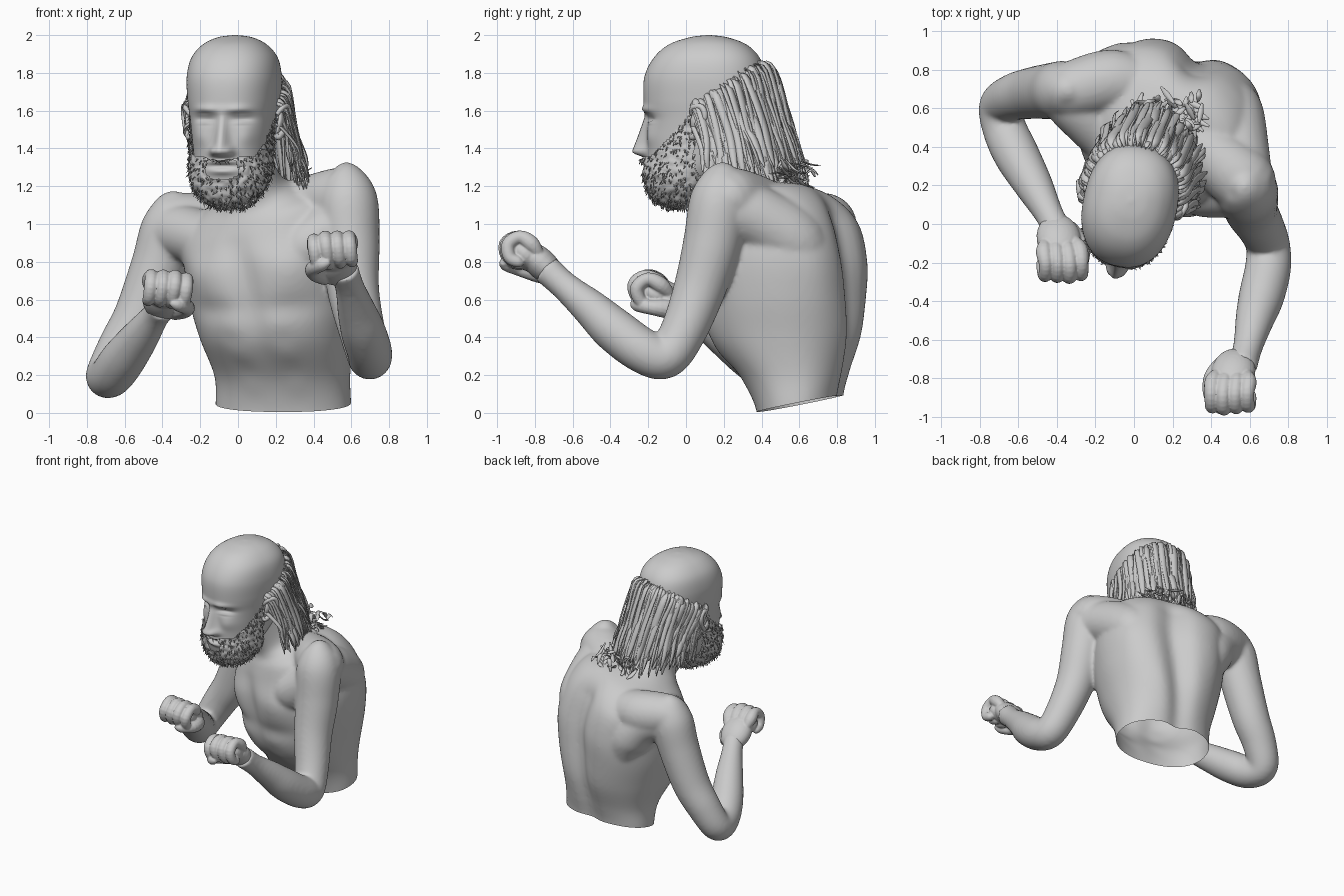
import bpy, bmesh, random
from math import sin, cos, pi, exp, radians
from mathutils import Vector, Matrix, noise

if "Cube" in bpy.data.objects:
    bpy.data.objects.remove(bpy.data.objects["Cube"])

random.seed(4)
HEAD = Matrix.Translation((-0.02, 0.1, 0)) @ Matrix.Rotation(radians(-12), 4, 'Z')


def g(d, s):
    return exp(-(d / s) ** 2)


def clamp(t):
    return max(0.0, min(1.0, t))


def power(c, e):
    return (1 if c >= 0 else -1) * abs(c) ** e


def spline(keys, sub):
    """Catmull-Rom through tuples of any length."""
    out, n = [], len(keys)
    for i in range(n - 1):
        p = [keys[max(0, min(n - 1, i + k))] for k in (-1, 0, 1, 2)]
        for j in range(sub):
            t = j / sub
            out.append([0.5 * (2 * b + (c - a) * t + (2 * a - 5 * b + 4 * c - d) * t * t
                               + (3 * b - a - 3 * c + d) * t ** 3) for a, b, c, d in zip(*p)])
    return out + [list(keys[-1])]


def loft(bm, rows):
    rings = [[bm.verts.new(p) for p in r] for r in rows]
    n = len(rings[0])
    for a, b in zip(rings, rings[1:]):
        for i in range(n):
            bm.faces.new((a[i], a[(i + 1) % n], b[(i + 1) % n], b[i]))
    bm.faces.new(rings[0][::-1])
    bm.faces.new(rings[-1])


def sweep(bm, keys, ref, seg=24, sub=6, flat=1.0):
    """Tube through (x, y, z, radius) keys; flat scales the radius along ref."""
    path = spline(keys, sub)
    pts, rows = [Vector(p[:3]) for p in path], []
    for i, p in enumerate(pts):
        t = (pts[min(i + 1, len(pts) - 1)] - pts[max(i - 1, 0)]).normalized()
        a = Vector(ref)
        a = (a - t * a.dot(t)).normalized()
        b = t.cross(a)
        r = max(path[i][3], 0.001)
        rows.append([p + a * (r * flat * cos(2 * pi * k / seg)) + b * (r * sin(2 * pi * k / seg))
                     for k in range(seg)])
    loft(bm, rows)


def finish(name, bm, matrix=None, smooth=True):
    bmesh.ops.recalc_face_normals(bm, faces=bm.faces[:])
    me = bpy.data.meshes.new(name)
    bm.to_mesh(me)
    bm.free()
    me.polygons.foreach_set("use_smooth", [smooth] * len(me.polygons))
    ob = bpy.data.objects.new(name, me)
    bpy.context.collection.objects.link(ob)
    if matrix is not None:
        ob.matrix_world = matrix
    return ob


def fuse(ob, voxel, steps):
    """Melt overlapping volumes into one smooth skin."""
    ob.modifiers.new("fuse", 'REMESH').voxel_size = voxel
    sm = ob.modifiers.new("soften", 'SMOOTH')
    sm.factor, sm.iterations = .5, steps
    me = bpy.data.meshes.new_from_object(ob.evaluated_get(bpy.context.evaluated_depsgraph_get()))
    ob.modifiers.clear()
    ob.data = me
    me.polygons.foreach_set("use_smooth", [True] * len(me.polygons))


# Torso and neck: twisted, tilted rings (z, cx, cy, half width, half depth, turn, side tilt, front tilt)
rings = [(-.06, .24, .605, .36, .22, -8, 0, .2), (.05, .24, .605, .36, .225, -8, 0, .2),
         (.2, .235, .585, .36, .28, -10, 0, .1),
         (.4, .21, .53, .405, .39, -16, .02, .05), (.6, .2, .51, .45, .42, -20, .04, .05),
         (.8, .19, .5, .47, .42, -24, .08, .08), (.98, .15, .49, .46, .375, -27, .13, .2),
         (1.09, .13, .44, .39, .3, -27, .15, .3), (1.15, .1, .36, .24, .2, -24, .12, .35),
         (1.22, .07, .29, .16, .16, -20, .05, .3), (1.42, 0, .17, .15, .15, -15, 0, 0)]
rows = []
for z, cx, cy, a, b, rot, tu, tv in spline(rings, 7):
    row, ca, sa = [], cos(radians(rot)), sin(radians(rot))
    body = clamp((1.12 - z) / .15)
    for k in range(80):
        th = 2 * pi * k / 80 - pi
        back, front = abs(th - pi / 2), abs(th + pi / 2)
        back, front = min(back, 2 * pi - back), min(front, 2 * pi - front)
        m = 1 + body * (-.17 * g(back, .2) + .05 * g(back - .65, .35) * g(z - .78, .3)
                        - .06 * g(front, .14) * g(z - .65, .4)
                        + .06 * g(front - .5, .35) * g(z - .78, .14)
                        - .03 * g(front - .45, .4) * g(z - .57, .06)
                        + .012 * g(front - .3, .15) * cos(z * 38) * g(z - .3, .2))
        u, v = a * m * power(cos(th), .9), b * m * power(sin(th), .9)
        row.append((cx + u * ca - v * sa, cy + u * sa + v * ca, z + tu * u + tv * v))
    rows.append(row)
body = bmesh.new()
loft(body, rows)

# Arms, then shoulder, chest and shoulder-blade muscles bridging them to the torso
sweep(body, [(.52, .21, 1.30, .02), (.55, .2, 1.26, .1), (.58, .18, 1.13, .158),
             (.595, .14, .9, .155), (.61, .07, .65, .138), (.66, -.02, .42, .122),
             (.695, -.11, .295, .115), (.695, -.23, .33, .12), (.66, -.38, .44, .118),
             (.625, -.5, .55, .1), (.59, -.64, .67, .077), (.56, -.74, .76, .08)], (1, 0, 0), 32)
sweep(body, [(-.31, .66, 1.16, .02), (-.33, .68, 1.11, .1), (-.36, .69, .98, .152),
             (-.42, .69, .78, .147), (-.52, .68, .52, .135), (-.62, .66, .35, .122),
             (-.695, .61, .205, .11), (-.67, .49, .2, .115), (-.61, .36, .28, .118),
             (-.52, .2, .4, .1), (-.44, .05, .51, .075), (-.4, -.03, .56, .078)], (-.5, -.1, .19), 32)
for keys in ([(.05, .45, 1.08, .1), (.3, .42, 1.09, .145), (.55, .24, 1.13, .17), (.58, .2, 1.1, .15)],
             [(.25, .2, .86, .12), (.36, .19, .88, .155), (.54, .19, 1.0, .155), (.58, .18, 1.05, .14)],
             [(.48, .62, .75, .13), (.5, .58, .9, .17), (.53, .4, 1.02, .17), (.57, .25, 1.08, .15)],
             [(.12, .7, .98, .12), (-.1, .74, .99, .165), (-.3, .7, 1.01, .155), (-.36, .69, .98, .14)],
             [(.02, .3, .85, .1), (-.1, .42, .89, .14), (-.28, .6, .95, .15), (-.36, .67, .95, .14)],
             [(.0, .8, .6, .1), (-.03, .78, .78, .165), (-.15, .74, .92, .16), (-.33, .69, .98, .14)]):
    sweep(body, keys, (.3, .5, .8), 24)
torso = finish("torso_and_arms", body)
fuse(torso, .013, 12)
cut = bmesh.new()
cut.from_mesh(torso.data)
bmesh.ops.bisect_plane(cut, geom=cut.verts[:] + cut.edges[:] + cut.faces[:], plane_co=(.24, .605, .05),
                       plane_no=(-.02, -.2, 1), clear_inner=True)
cut.to_mesh(torso.data)
cut.free()

# Fists: palm, four curled fingers and a thumb in a (forward, index side, back of hand) frame
for name, origin, f, s in (("left_fist", (.515, -.765, .795), (-.1, -.65, .6), (-1, 0, -.1)),
                           ("right_fist", (-.39, -.075, .605), (.12, -.7, .5), (1, .1, -.15))):
    f, s = Vector(f).normalized(), Vector(s)
    s = (s - f * s.dot(f)).normalized()
    n = f.cross(s)
    n = n if n.z > 0 else -n
    o = Vector(origin)

    def key(a, b, c, r):
        return (*(o + f * a + s * b + n * c), r)

    bm = bmesh.new()
    for at, size in (((0, 0, -.005), (.15, .115, .08)), ((.09, 0, -.03), (.1, .115, .07))):
        frame = Matrix((f * size[0], s * size[1], n * size[2])).transposed().to_4x4()
        bmesh.ops.create_uvsphere(bm, u_segments=24, v_segments=16, radius=1,
                                  matrix=Matrix.Translation(Vector(key(*at, 0)[:3])) @ frame)
    for i in range(4):
        b, k = -.093 + .062 * i, 1 - .06 * abs(i - 2)
        sweep(bm, [key(.03, b * .8, .015, .03), key(.11 * k, b, .03, .043), key(.19 * k, b, .015, .036),
                   key(.21 * k, b, -.055, .037), key(.15 * k, b, -.1, .034),
                   key(.08, b, -.085, .03), key(.06, b, -.07, .012)], s, 14, 4)
    sweep(bm, [key(-.08, .06, -.02, .045), key(.0, .105, -.05, .052), key(.08, .115, -.095, .04),
               key(.14, .06, -.13, .035), key(.155, .02, -.135, .014)], n, 14, 4)
    fuse(finish(name, bm), .006, 3)

# Head: rings (z, front y, back y, half width) plus sculpted face features
profile = [(1.115, -.17, .0, .04), (1.14, -.24, .0, .1), (1.2, -.275, .03, .155), (1.28, -.295, .12, .185),
           (1.36, -.305, .22, .198), (1.46, -.305, .27, .212), (1.56, -.31, .3, .225), (1.66, -.325, .32, .238),
           (1.78, -.32, .32, .243), (1.88, -.27, .29, .222), (1.95, -.19, .22, .165),
           (1.988, -.08, .12, .09), (2.0, .01, .03, .01)]
rows = []
for z, yf, yb, w in spline(profile, 9):
    row = []
    for k in range(128):
        th = 2 * pi * k / 128
        x = w * power(cos(th), .87)
        y = (yf + yb) / 2 + (yb - yf) / 2 * power(sin(th), .87)
        if sin(th) < 0:
            ax, t = abs(x), clamp((1.58 - z) / .19)
            nose = (.012 + .075 * t) * g(x, .024 + .026 * t * t) * clamp((z - 1.345) / .03) * clamp((1.64 - z) / .05)
            y -= (nose + .025 * g(z - 1.385, .022) * g(ax - .045, .02)
                  - .035 * g(ax - .1, .055) * g(z - 1.56, .028)
                  + .018 * g(ax - .1, .04) * (g(z - 1.568, .007) + g(z - 1.54, .008))
                  + .02 * g(ax - .085, .07) * g(z - 1.605, .022)
                  + .015 * g(ax - .13, .05) * g(z - 1.46, .05)
                  + .02 * g(x, .07) * (g(z - 1.332, .014) + g(z - 1.278, .017))
                  - .012 * g(x, .08) * g(z - 1.306, .01))
        row.append((x, y, z))
    rows.append(row)
bm = bmesh.new()
loft(bm, rows)
bmesh.ops.recalc_face_normals(bm, faces=bm.faces[:])
beard = bm.copy()
finish("head", bm, HEAD)

# Ears
bm = bmesh.new()
for sx in (-1, 1):
    sweep(bm, [(sx * .235, -.02, 1.58, .012), (sx * .262, -.01, 1.615, .014), (sx * .28, .04, 1.62, .016),
               (sx * .283, .06, 1.57, .016), (sx * .265, .03, 1.5, .016), (sx * .24, -.015, 1.46, .018),
               (sx * .23, -.025, 1.48, .01)], (sx, 0, 0), 10, 5)
    sweep(bm, [(sx * .23, .0, 1.47, .02), (sx * .25, .015, 1.54, .042), (sx * .25, .015, 1.61, .02)],
          (sx, 0, 0), 12, 5, .4)
finish("ears", bm, HEAD)


# Beard: jaw area of the head pushed outwards, then covered with small tufts
def bearded(p):
    x, y, z = p
    limit = 1.365 + .24 * clamp((y + .24) / .22) ** 1.1
    mouth = (x / .08) ** 2 + ((z - 1.3) / .048) ** 2 < 1 and y < -.2
    return z < limit and y < -.01 + .05 * clamp((1.3 - z) / .1) and not mouth


bmesh.ops.delete(beard, geom=[f for f in beard.faces if not bearded(f.calc_center_median())], context='FACES')
beard.normal_update()
moves = []
for v in beard.verts:
    low = clamp((1.5 - v.co.z) / .25)
    moves.append(v.normal * (.006 + .03 * low + noise.noise(v.co * 40) * .01))
for v, d in zip(beard.verts, moves):
    v.co += d
beard.normal_update()
spots = [(f.calc_center_median(), f.normal.copy()) for f in beard.faces]
weights = [f.calc_area() for f in beard.faces]
for p, nrm in random.choices(spots, weights, k=800):
    d = (nrm * .35 + Vector((random.uniform(-.6, .6), random.uniform(-.4, .4), -.8))).normalized()
    side = d.cross(nrm).normalized() * random.uniform(.004, .008)
    base = [beard.verts.new(p + q) for q in (side, -side, nrm * .007)]
    tip = beard.verts.new(p + d * random.uniform(.012, .026) + nrm * .004)
    for i in range(3):
        beard.faces.new((base[i], base[(i + 1) % 3], tip))
finish("beard", beard, HEAD)

# Hair: flat locks rooted in a band round the back of the skull
bm = bmesh.new()
R = random.uniform
for i in range(200):
    ph = radians(-6 + 192 * (i % 100) / 99 + R(-2, 2))
    c, s, drop = cos(ph), sin(ph), (R(0, .03) if i < 100 else R(.06, .16))
    out = Vector((c, s, 0))
    sb = max(s, 0)
    root = Vector((.23 * c, .3 * s, 1.66 + .2 * sb - drop))
    lift = R(.025, .055) if i < 100 else R(.02, .04)
    end = Vector((.26 * c + .03 + .05 * max(c, 0) + R(-.03, .03), .28 * s + .12 + .13 * sb + R(-.03, .03),
                  1.3 - .06 * sb - .05 * max(c, 0) + R(-.08, .08)))
    mid = root.lerp(end, .5) + out * (.025 + R(-.015, .015)) + Vector((0, .035 * (1 - sb), 0))
    top = root + out * lift * (1 + .5 * sb) + Vector((0, .03 * (1 - sb), -.03))
    w = R(.012, .028)
    sweep(bm, [(*root, w * .5), (*top, w), (*mid, w), (*(mid.lerp(end, .6) + out * R(-.015, .02)), w * .9),
               (*end, .004)], out + Vector((R(-.5, .5), R(-.5, .5), .2)), 6, 4, .22)
finish("hair", bm, HEAD)

# Loose curled ends at the nape
bm = bmesh.new()
for i in range(60):
    p = Vector((R(.0, .36), R(.48, .67), R(1.21, 1.32)))
    d = Vector((R(-1, 1), R(-.6, 1), R(-.5, .5))).normalized() * R(.03, .07)
    up = Vector((0, 0, R(-.02, .03)))
    sweep(bm, [(*(p - d), .008), (*(p + up), .018), (*(p + d), .006)],
          (R(-.3, .3), R(-.3, .3), 1), 6, 4, .25)
finish("hair_ends", bm)
